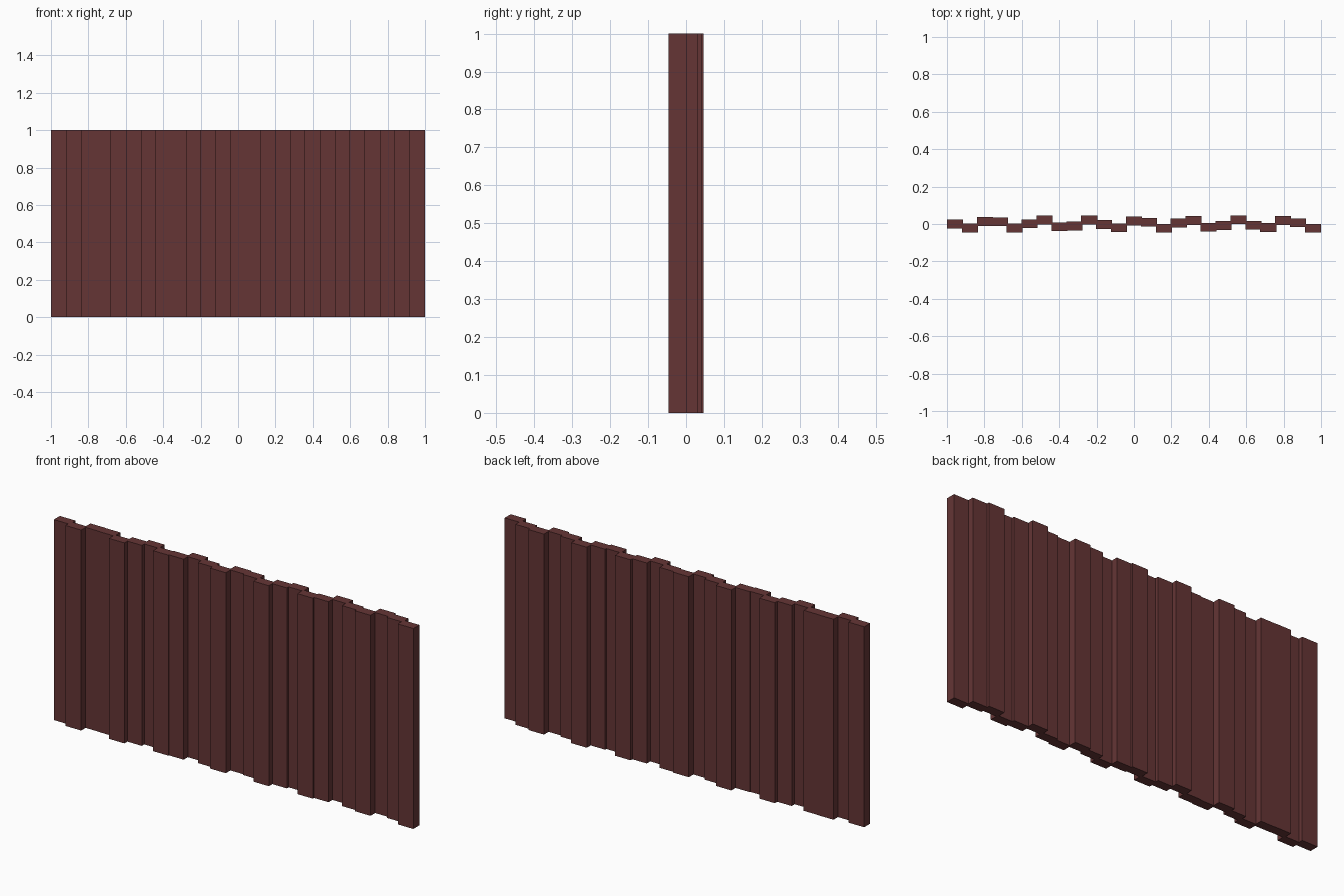
import bpy
import math

cube = bpy.data.objects.get("Cube")
if cube:
    bpy.data.objects.remove(cube, do_unlink=True)

COUNT = 25
WIDTH, DEPTH, HEIGHT = 0.086, 0.047, 1.0
SWAY = 0.0225
PITCH = (2 - WIDTH) / (COUNT - 1)

# Dark red-brown wood
wood = bpy.data.materials.new("dark_red_wood")
wood.use_nodes = True
colour = (0.13, 0.036, 0.036, 1)
wood.diffuse_color = colour
bsdf = next(n for n in wood.node_tree.nodes if n.type == "BSDF_PRINCIPLED")
bsdf.inputs["Base Color"].default_value = colour


def add_plank(index):
    """One upright plank, staggered forward or back along a sine rhythm."""
    x = -1 + WIDTH / 2 + index * PITCH
    y = -SWAY * math.sin(1.9 * index)
    bpy.ops.mesh.primitive_cube_add(size=1, location=(x, y, HEIGHT / 2))
    plank = bpy.context.object
    plank.name = f"wall_plank_{index + 1:02d}"
    plank.scale = (WIDTH, DEPTH, HEIGHT)
    bpy.ops.object.transform_apply(location=False, rotation=False, scale=True)
    plank.data.materials.append(wood)


# Row of overlapping planks
for i in range(COUNT):
    add_plank(i)
